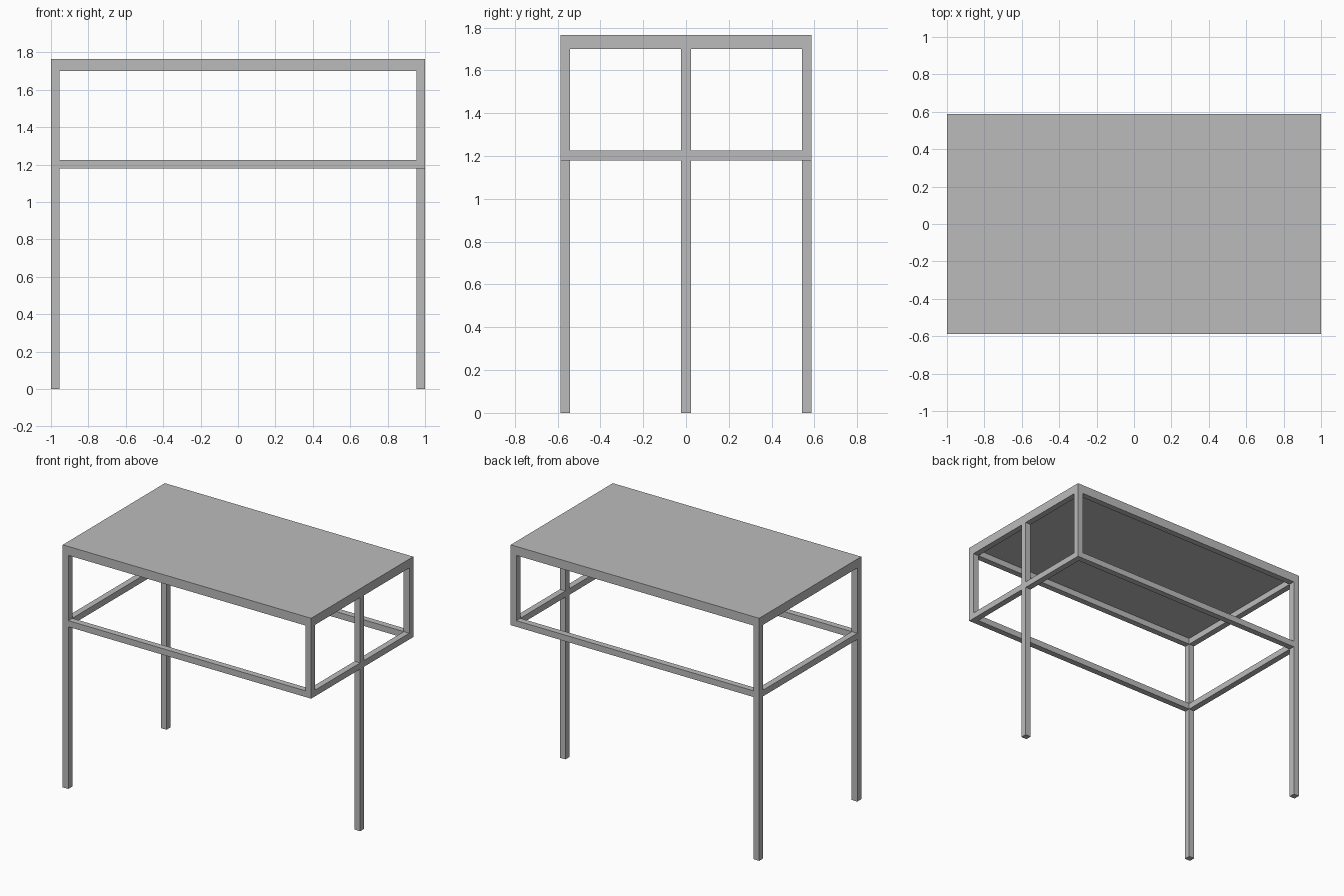
import bpy

cube = bpy.data.objects.get("Cube")
if cube:
    bpy.data.objects.remove(cube, do_unlink=True)

# Single painted-steel grey
grey = bpy.data.materials.new("steel_grey")
grey.use_nodes = True
colour = (0.5, 0.5, 0.5, 1)
grey.diffuse_color = colour
grey.node_tree.nodes["Principled BSDF"].inputs["Base Color"].default_value = colour

HX, HY, TOP = 1.0, 0.587, 1.765   # half length, half width, height
BAR = 0.045                       # square tube size
PANEL = 0.02                      # table top thickness
RAIL = 1.18                       # underside of lower rails
FRAME = TOP - PANEL - BAR         # underside of top frame
CX, CY = HX - BAR / 2, HY - BAR / 2


def box(name, x, y, z):
    """Axis-aligned box from (min, max) ranges."""
    bpy.ops.mesh.primitive_cube_add(size=1, location=[sum(r) / 2 for r in (x, y, z)])
    ob = bpy.context.object
    ob.name = name
    ob.scale = [r[1] - r[0] for r in (x, y, z)]
    bpy.ops.object.transform_apply(location=False, rotation=False, scale=True)
    ob.data.materials.append(grey)
    return ob


def post(name, x, y, bottom, top):
    h = BAR / 2
    box(name, (x - h, x + h), (y - h, y + h), (bottom, top))


def ring(name, z):
    """Four rails round the edge at height z."""
    zr = (z, z + BAR)
    for side, s in (("front", -1), ("back", 1)):
        y = s * CY
        box(f"{name}_{side}", (BAR - HX, HX - BAR), (y - BAR / 2, y + BAR / 2), zr)
    for side, s in (("right", -1), ("left", 1)):
        x = s * CX
        box(f"{name}_{side}", (x - BAR / 2, x + BAR / 2), (BAR - HY, HY - BAR), zr)


# Table top and the two rectangular frames
box("table_top", (-HX, HX), (-HY, HY), (TOP - PANEL, TOP))
ring("top_frame", FRAME)
ring("lower_rail", RAIL)

# Full legs at one end, short hanging posts at the other
for side, s in (("front", -1), ("back", 1)):
    post(f"{side}_leg", -CX, s * CY, 0, TOP - PANEL)
    post(f"{side}_short_post", CX, s * CY, RAIL, TOP - PANEL)

# Middle leg, split round the lower rail
post("middle_leg_lower", CX, 0, 0, RAIL)
post("middle_leg_upper", CX, 0, RAIL + BAR, FRAME)
